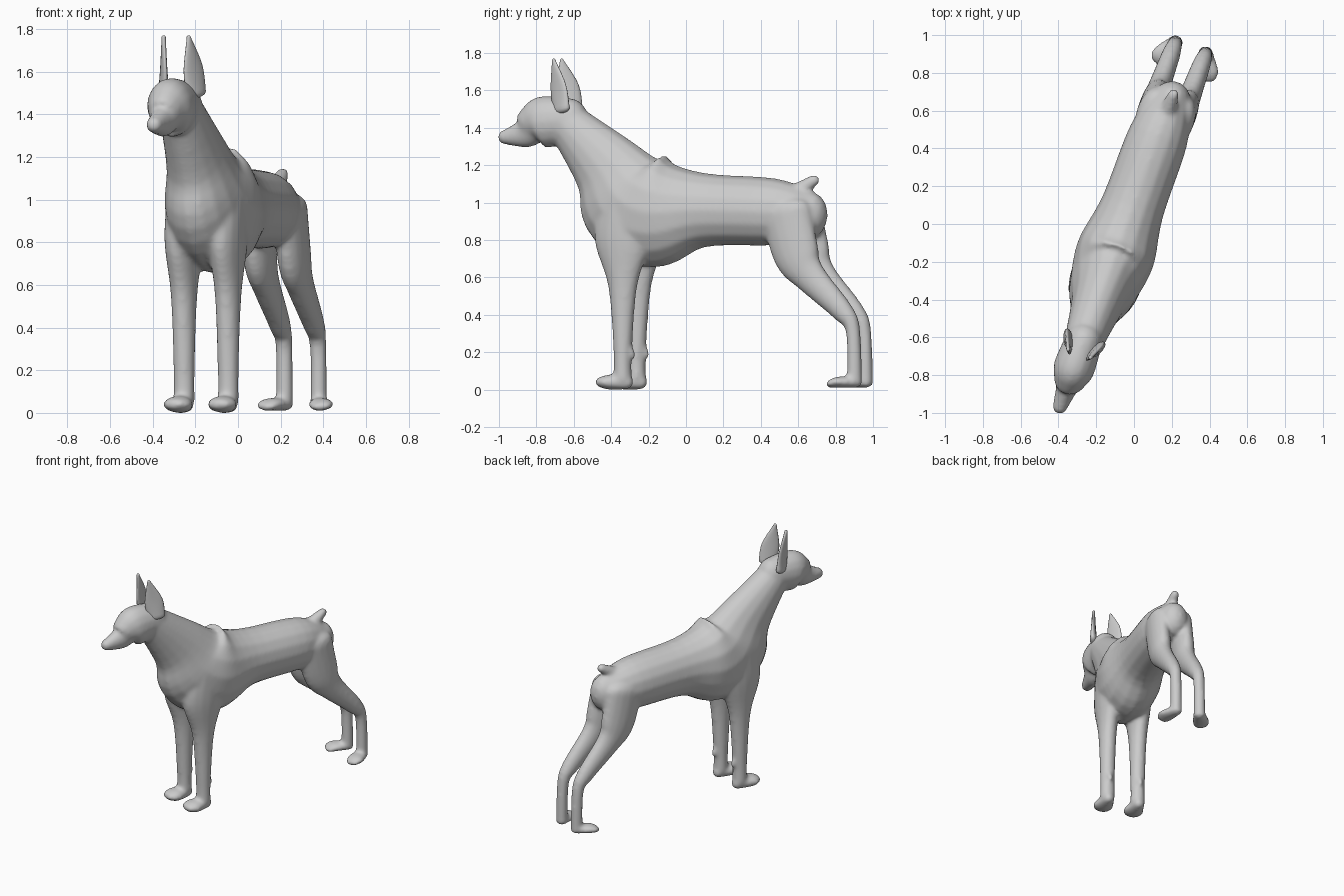
import bpy, bmesh, math
from mathutils import Vector, Matrix

cube = bpy.data.objects.get("Cube")
if cube:
    bpy.data.objects.remove(cube)

grey = bpy.data.materials.new("coat grey")
grey.use_nodes = True
colour = (0.6, 0.6, 0.6, 1)
grey.diffuse_color = colour
grey.node_tree.nodes["Principled BSDF"].inputs["Base Color"].default_value = colour

# The animal is built facing -y, then turned to stand diagonally
TURN = math.radians(-20)
PLACE = Matrix.Translation((-0.04, 0, 0)) @ Matrix.Rotation(TURN, 4, 'Z')
SIDES = 16
STEPS = 5


def smooth_path(points):
    """Sample a smooth curve that passes through every point."""
    padded = [points[0], *points, points[-1]]
    samples = []
    for before, start, end, after in zip(padded, padded[1:], padded[2:], padded[3:]):
        leave, arrive = (end - before) / 2, (after - start) / 2
        for step in range(STEPS):
            f = step / STEPS
            rise = f * f * (3 - 2 * f)
            samples.append(start * (1 - rise) + end * rise
                           + leave * f * (1 - f) ** 2 - arrive * f * f * (1 - f))
    return samples + [points[-1]]


def tube(bm, rings, x=0.0, splay=0.0, side=1, yaw=0.0):
    """Round-ended tube through rings of (y, z, half depth[, half width])."""
    start_y = rings[0][0]
    points = []
    for y, z, depth, *width in rings:
        width = width[0] if width else depth
        points.append(Vector((x + splay * (start_y - y), y, z, depth, width)))
    samples = smooth_path(points)
    centres = [Vector(s[:3]) for s in samples]
    last = len(samples) - 1

    sections = []
    for i, sample in enumerate(samples):
        along = (centres[min(i + 1, last)] - centres[max(i - 1, 0)]).normalized()
        sections.append((centres[i], along, sample[3], sample[4]))

    # Rounded ends
    def cap(section, direction):
        centre, along, depth, width = section
        reach = min(depth, width) * direction
        angles = [math.radians(a) for a in (25, 50, 75)]
        return [(centre + along * reach * math.sin(a), along,
                 depth * math.cos(a), width * math.cos(a)) for a in angles]

    sections = cap(sections[0], -1)[::-1] + sections + cap(sections[-1], 1)

    loops = []
    for centre, along, depth, width in sections:
        across = Vector((1, 0, 0))
        across = (across - along * across.dot(along)).normalized()
        across.rotate(Matrix.Rotation(yaw, 3, along))
        normal = along.cross(across)
        loop = []
        for k in range(SIDES):
            a = math.tau * k / SIDES
            p = centre + across * width * math.cos(a) + normal * depth * math.sin(a)
            loop.append(bm.verts.new((p.x * side, p.y, p.z)))
        loops.append(loop)
    for a, b in zip(loops, loops[1:]):
        for k in range(SIDES):
            j = (k + 1) % SIDES
            bm.faces.new((a[k], a[j], b[j], b[k]))
    bm.faces.new(loops[0][::-1])
    bm.faces.new(loops[-1])


def finish(name, bm):
    """Turn the mesh into place and make a smooth grey object from it."""
    bmesh.ops.transform(bm, matrix=PLACE, verts=bm.verts)
    bmesh.ops.recalc_face_normals(bm, faces=bm.faces)
    for face in bm.faces:
        face.smooth = True
    mesh = bpy.data.meshes.new(name)
    bm.to_mesh(mesh)
    bm.free()
    mesh.materials.append(grey)
    ob = bpy.data.objects.new(name, mesh)
    bpy.context.collection.objects.link(ob)
    return ob


body = bmesh.new()
# Head, from nose to nape
tube(body, [(-1.03, 1.35, .04), (-.92, 1.37, .08, .06), (-.87, 1.41, .11, .09),
            (-.81, 1.43, .14, .11), (-.66, 1.44, .12, .1)])
# Neck, chest, barrel and rump
tube(body, [(-.69, 1.44, .11, .1), (-.45, 1.19, .2, .14), (-.32, 1.02, .3, .19),
            (-.15, .95, .3, .21), (.1, .96, .2, .17), (.5, .95, .18, .16),
            (.7, .93, .13, .1)])
# Docked tail
tube(body, [(.62, 1.05, .05), (.73, 1.12, .03)])

for side in (1, -1):
    # Front leg
    tube(body, [(-.3, 1, .14, .08), (-.32, .8, .16, .08), (-.32, .55, .08, .06),
                (-.32, .2, .05), (-.32, .06, .05)], x=.11, side=side)
    # Front paw
    tube(body, [(-.3, .04, .04), (-.4, .04, .04, .07), (-.44, .04, .03, .06)],
         x=.11, side=side)
    # Wrist pad
    tube(body, [(-.28, .22, .02), (-.26, .18, .015)], x=.11, side=side)
    # Hind leg
    tube(body, [(.6, .95, .14, .07), (.66, .72, .13, .07), (.74, .6, .09, .06),
                (.92, .42, .06, .05), (.98, .32, .04), (.99, .06, .04)],
         x=.085, side=side)
    # Hind paw
    tube(body, [(1, .04, .03, .04), (.91, .04, .03, .06), (.87, .03, .02, .05)],
         x=.08, splay=.5, side=side)

# Fuse the parts into one soft skin
coat = finish("body", body)
fuse = coat.modifiers.new("fuse", 'REMESH')
fuse.mode = 'VOXEL'
fuse.voxel_size = 0.012
fuse.use_smooth_shade = True
relax = coat.modifiers.new("relax", 'SMOOTH')
relax.factor = 0.5
relax.iterations = 10

for side, label in ((1, "left"), (-1, "right")):
    # Upright ear, turned outwards
    ear = bmesh.new()
    tube(ear, [(-.68, 1.5, .06, .025), (-.7, 1.62, .06, .015), (-.73, 1.76, .01)],
         x=.08, splay=-.35, side=side, yaw=math.radians(-27))
    finish(label + "_ear", ear)
    # Narrow eye
    eye = bmesh.new()
    tube(eye, [(-.88, 1.49, .01, .02), (-.84, 1.49, .01, .02)], x=.05, side=side)
    finish(label + "_eye", eye)
